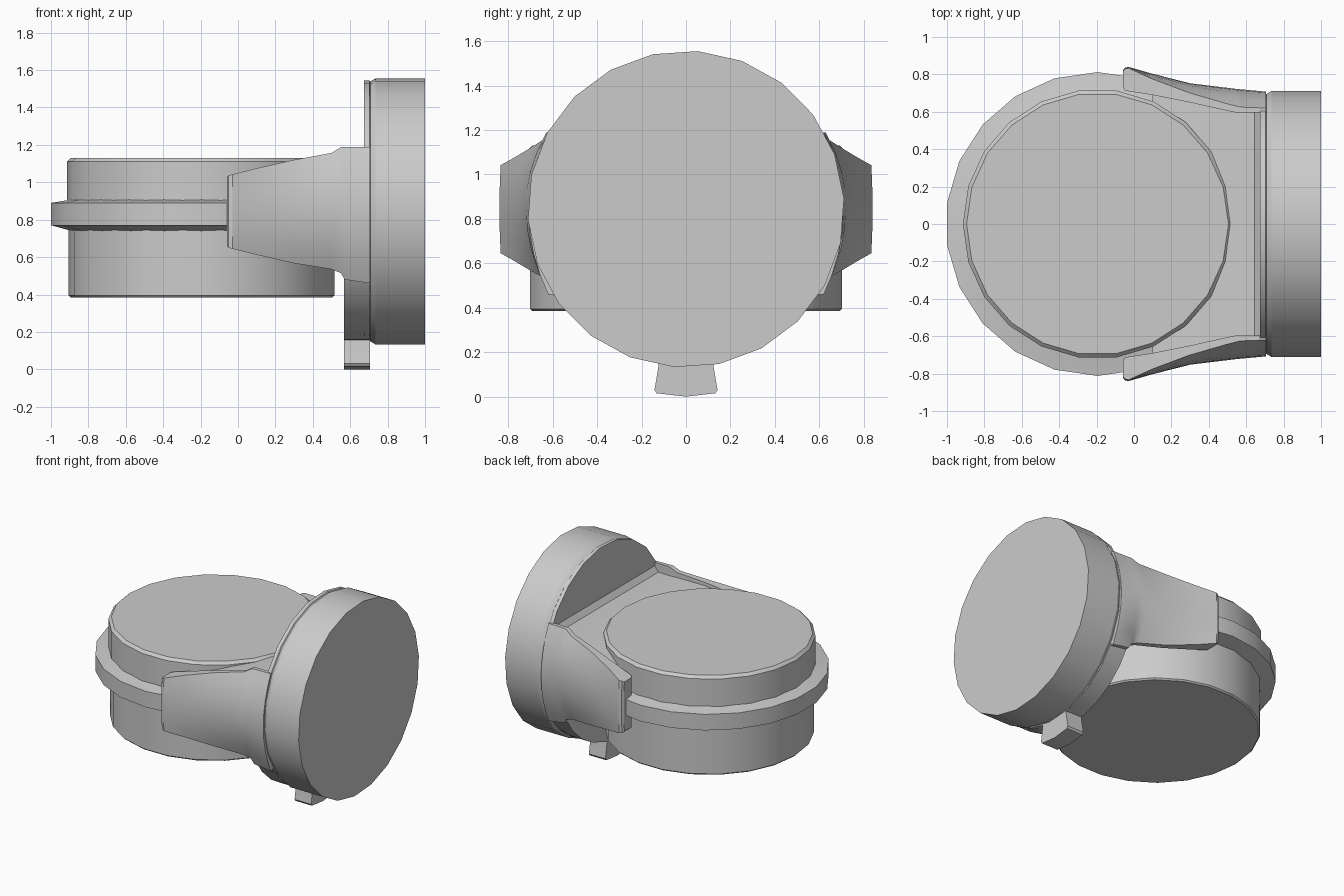
import bpy, bmesh, math
from mathutils import Vector

if "Cube" in bpy.data.objects:
    bpy.data.objects.remove(bpy.data.objects["Cube"])

SIDES = 22
STEP = 2 * math.pi / SIDES


def loft(name, rings, angle=30):
    """Skin a list of equal-length closed rings and cap both ends."""
    bm = bmesh.new()
    vs = [[bm.verts.new(p) for p in r] for r in rings]
    n = len(rings[0])
    for a, b in zip(vs, vs[1:]):
        for i in range(n):
            j = (i + 1) % n
            bm.faces.new((a[i], a[j], b[j], b[i]))
    bm.faces.new(vs[0])
    bm.faces.new(vs[-1])
    bmesh.ops.recalc_face_normals(bm, faces=bm.faces)
    me = bpy.data.meshes.new(name)
    bm.to_mesh(me)
    bm.free()
    ob = bpy.data.objects.new(name, me)
    bpy.context.collection.objects.link(ob)
    bpy.ops.object.select_all(action='DESELECT')
    ob.select_set(True)
    bpy.context.view_layer.objects.active = ob
    bpy.ops.object.shade_smooth_by_angle(angle=math.radians(angle))
    return ob


def upright(name, profile, phase=0):
    """Turned part about the vertical drum axis; profile is (radius, z)."""
    return loft(name, [[(-0.195 + r * math.cos(phase + i * STEP),
                         r * math.sin(phase + i * STEP), z)
                        for i in range(SIDES)] for r, z in profile])


def sideways(name, profile):
    """Turned part about the x axis; profile is (radius, x)."""
    ph = math.radians(4.3)
    return loft(name, [[(x, r * math.sin(ph + i * STEP),
                         0.844 + r * math.cos(ph + i * STEP))
                        for i in range(SIDES)] for r, x in profile])


def prism(name, outline, x0, x1):
    """Extrude a (y, z) outline along x."""
    return loft(name, [[(x, y, z) for y, z in outline] for x in (x0, x1)])


# horizontal drum and its flange
upright("drum", [(0.70, 0.385), (0.71, 0.395), (0.71, 0.80), (0.72, 0.80),
                 (0.72, 1.11), (0.70, 1.13)])
upright("drum_flange", [(0.70, 0.74), (0.72, 0.745), (0.812, 0.77),
                        (0.812, 0.89), (0.72, 0.905), (0.70, 0.91)], STEP / 2)

# vertical end disc and the thin plate behind it
sideways("end_disc", [(0.695, 0.705), (0.713, 0.735), (0.713, 1.0)])
sideways("back_plate", [(0.703, 0.675), (0.703, 0.702), (0.69, 0.712)])

# thicker lower half of the plate
arc = [math.radians(184 + i * 172 / 14) for i in range(15)]
prism("lower_plate", [(0.70 * math.cos(a), 0.844 + 0.70 * math.sin(a))
                      for a in arc], 0.568, 0.705)

# tab at the bottom
half = [(0.12, 0.20), (0.125, 0.13), (0.142, 0.03), (0.132, 0.015)]
prism("bottom_tab", half + [(0, 0)] + [(-y, z) for y, z in reversed(half)],
      0.568, 0.705)

# fork arms: x, bottom z, top z, outer y at middle, outer y at edge, inner y
stations = [(-0.06, 0.66, 1.03, 0.82, 0.815, 0.735),
            (-0.05, 0.65, 1.037, 0.835, 0.828, 0.715),
            (-0.03, 0.645, 1.042, 0.84, 0.834, 0.71),
            (0.10, 0.612, 1.075, 0.803, 0.775, 0.69),
            (0.30, 0.567, 1.12, 0.752, 0.70, 0.65),
            (0.50, 0.535, 1.157, 0.728, 0.642, 0.605),
            (0.55, 0.515, 1.188, 0.722, 0.63, 0.595),
            (0.57, 0.48, 1.19, 0.72, 0.625, 0.595),
            (0.705, 0.46, 1.19, 0.708, 0.62, 0.595)]
rings = []
for x, zb, zt, ym, ye, yi in stations:
    ring = [(x, yi, zt), (x, yi, zb)]
    for k in range(9):
        u = -1 + k / 4
        ring.append((x, ym - (ym - ye) * u * u,
                     (zb + zt) / 2 + u * (zt - zb) / 2))
    rings.append(ring)
arms = loft("fork_arms", rings)
mirror = arms.modifiers.new("mirror", 'MIRROR')
mirror.use_axis = (False, True, False)

# floor between the arms, rising in a fillet to the plate
floor = [(0.10, 1.045, 0.695), (0.30, 1.095, 0.655), (0.50, 1.12, 0.61),
         (0.645, 1.125, 0.60), (0.675, 1.165, 0.60), (0.70, 1.165, 0.60)]
loft("fork_floor", [[(x, -y, 0.74), (x, y, 0.74), (x, y, z), (x, -y, z)]
                    for x, z, y in floor])
